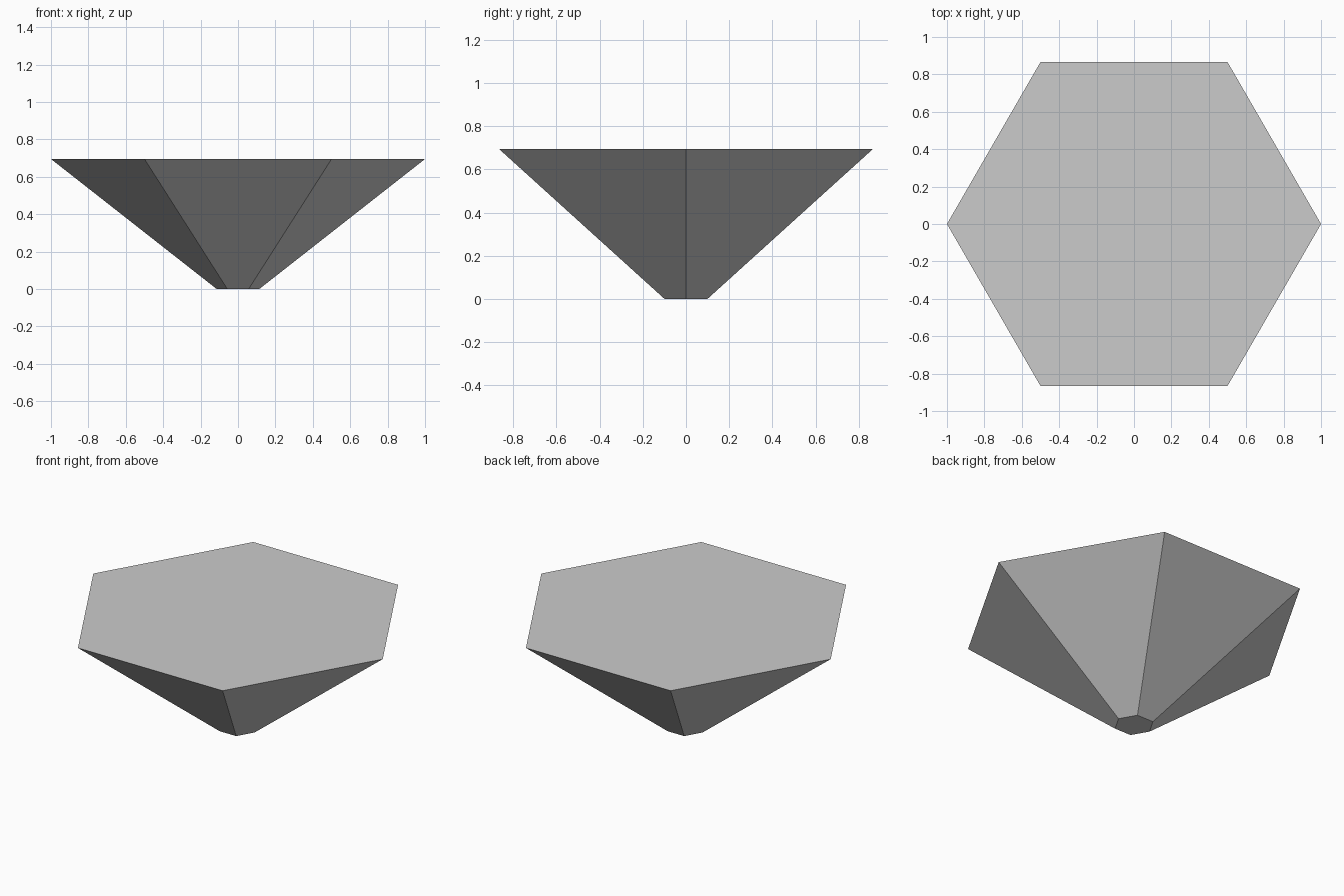
import bpy, bmesh, math
from mathutils import Matrix

if "Cube" in bpy.data.objects:
    bpy.data.objects.remove(bpy.data.objects["Cube"])

HEIGHT = 0.695

# Six-sided tapered body: narrow foot, wide flat top, corners on the x axis
bm = bmesh.new()
bmesh.ops.create_cone(bm, cap_ends=True, cap_tris=False, segments=6,
                      radius1=0.114, radius2=1.0, depth=HEIGHT,
                      matrix=Matrix.Translation((0, 0, HEIGHT / 2))
                      @ Matrix.Rotation(math.radians(30), 4, 'Z'))
bmesh.ops.recalc_face_normals(bm, faces=bm.faces)
mesh = bpy.data.meshes.new("hexagonal_tapered_body")
bm.to_mesh(mesh)
bm.free()
body = bpy.data.objects.new("hexagonal_tapered_body", mesh)
bpy.context.collection.objects.link(body)
